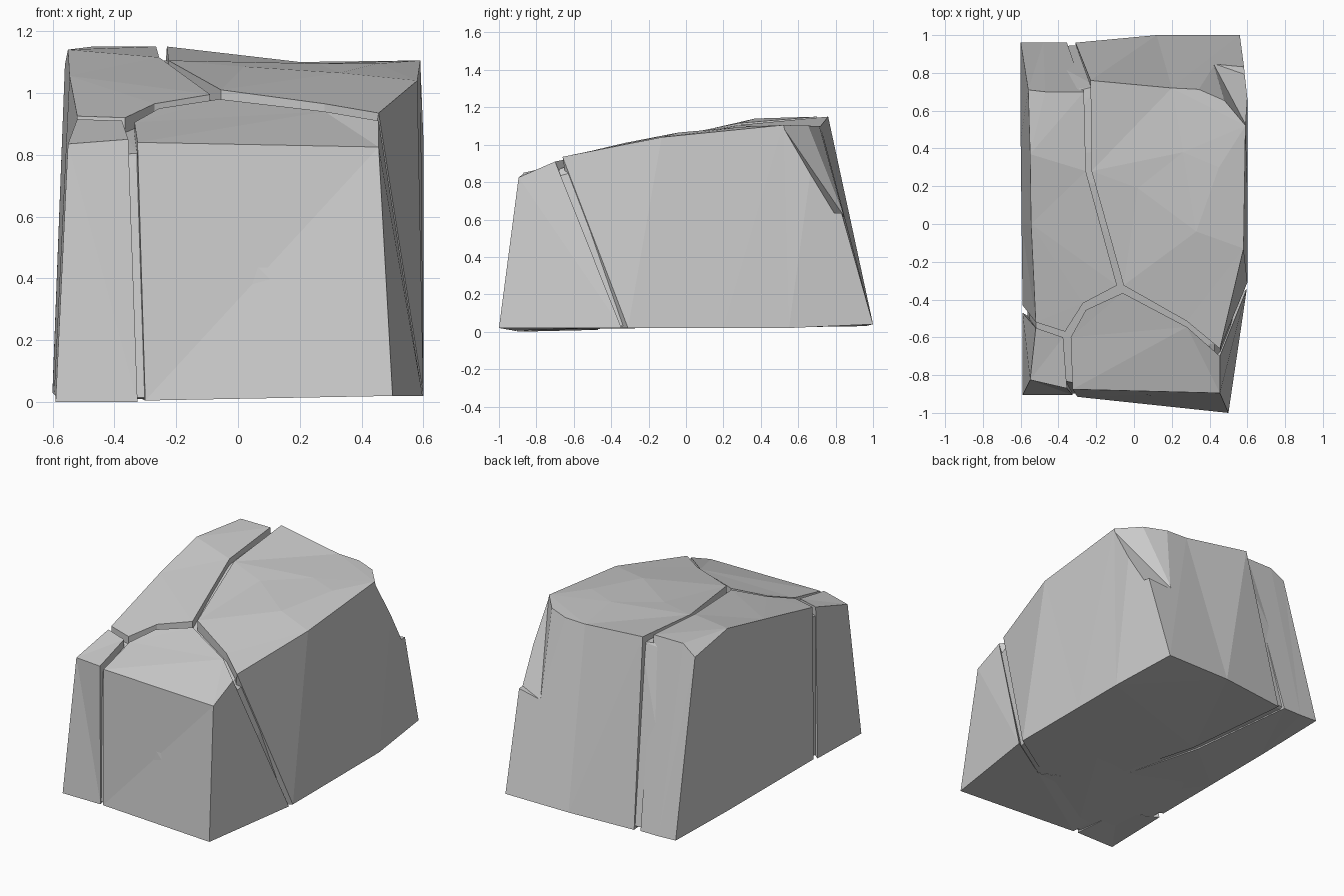
import bpy, bmesh
from mathutils import Vector
from mathutils.geometry import delaunay_2d_cdt

if "Cube" in bpy.data.objects:
    bpy.data.objects.remove(bpy.data.objects["Cube"])


def make_object(name, bm):
    bmesh.ops.recalc_face_normals(bm, faces=bm.faces)
    mesh = bpy.data.meshes.new(name)
    bm.to_mesh(mesh)
    bm.free()
    obj = bpy.data.objects.new(name, mesh)
    bpy.context.collection.objects.link(obj)
    return obj


def hull(name, points):
    bm = bmesh.new()
    for p in points:
        bm.verts.new(p)
    res = bmesh.ops.convex_hull(bm, input=bm.verts)
    loose = [v for v in bm.verts if not v.link_faces]
    bmesh.ops.delete(bm, geom=loose, context='VERTS')
    return make_object(name, bm)


def chunk(name, ring, inner=()):
    """Block from (top, base) pairs; crack points have no base and drop straight down."""
    tops = [Vector(t) for t, b in ring] + [Vector(p) for p in inner]
    n = len(ring)
    bm = bmesh.new()
    tv = [bm.verts.new(t) for t in tops]
    bv = [bm.verts.new(b if b else (t[0], t[1], 0.02)) for t, b in ring]
    # faceted top through the ring and the inner points
    out = delaunay_2d_cdt([t.xy for t in tops], [], [list(range(n))], 1, 1e-5)
    for f in out[2]:
        bm.faces.new([tv[out[3][i][0]] for i in f])
    for i in range(n):
        j = (i + 1) % n
        bm.faces.new((tv[i], bv[i], bv[j], tv[j]))
    bottom = bm.faces.new(bv)
    bmesh.ops.triangulate(bm, faces=[f for f in bm.faces if len(f.verts) > 3])
    return make_object(name, bm)


def boolean(target, other, operation):
    mod = target.modifiers.new("cut", 'BOOLEAN')
    mod.operation, mod.solver, mod.object = operation, 'EXACT', other
    bpy.context.view_layer.objects.active = target
    bpy.ops.object.modifier_apply(modifier=mod.name)
    bpy.data.objects.remove(other)


# outlines of the four blocks, counter-clockwise
front = [((0.455, -0.895, 0.825), (0.5, -1.0, 0.02)),
         ((0.455, -0.70, 0.91), (0.597, -0.345, 0.02)),
         ((0.28, -0.545, 0.94), None), ((-0.06, -0.365, 0.98), None),
         ((-0.255, -0.455, 0.95), None), ((-0.335, -0.60, 0.905), None),
         ((-0.325, -0.875, 0.84), (-0.30, -0.915, 0.005))]
front_left = [((-0.355, -0.87, 0.85), (-0.325, -0.905, 0)),
              ((-0.375, -0.60, 0.91), None),
              ((-0.52, -0.55, 0.915), (-0.59, -0.47, 0.01)),
              ((-0.55, -0.825, 0.835), (-0.59, -0.905, 0))]
back_left = [((-0.52, -0.52, 0.925), (-0.59, -0.43, 0.02)),
             ((-0.365, -0.57, 0.92), None), ((-0.27, -0.42, 0.965), None),
             ((-0.09, -0.325, 0.995), None), ((-0.255, 0.28, 1.115), None),
             ((-0.265, 0.70, 1.15), (-0.355, 0.96, 0.035)),
             ((-0.47, 0.70, 1.15), (-0.48, 0.96, 0.035)),
             ((-0.56, 0.71, 1.09), (-0.60, 0.96, 0.04)),
             ((-0.55, 0.37, 1.14), (-0.60, 0.45, 0.03)),
             ((-0.545, 0.0, 1.055), (-0.595, 0.0, 0.025))]
back_right = [((0.455, -0.66, 0.935), (0.60, -0.31, 0.02)),
              ((0.58, -0.13, 1.04), (0.60, 0.2, 0.02)),
              ((0.59, 0.52, 1.105), (0.60, 0.55, 0.02)),
              ((0.60, 0.70, 1.10), (0.56, 1.0, 0.04)),
              ((0.20, 0.72, 1.10), (0.12, 1.0, 0.04)),
              ((-0.23, 0.76, 1.15), (-0.31, 0.96, 0.03)),
              ((-0.225, 0.28, 1.105), None), ((-0.055, -0.325, 1.01), None),
              ((0.28, -0.515, 0.965), None)]

# core that forms the floor of the cracks
core_points = []
for top, base in front + front_left + back_left + back_right:
    if base:
        for p, dz in ((top, -0.045), (base, 0.01)):
            core_points.append([c - 0.03 * (1 if c > 0 else -1) for c in p[:2]] + [p[2] + dz])
rock = hull("cracked_rock", core_points)

# join the blocks onto the core
for block in (chunk("front_block", front),
              chunk("front_left_block", front_left),
              chunk("back_left_block", back_left),
              chunk("back_right_block", back_right,
                    [(0.33, -0.04, 1.065), (0.02, 0.19, 1.085),
                     (0.26, 0.38, 1.095), (0.45, 0.30, 1.095)])):
    boolean(rock, block, 'UNION')

# chip broken out of the back right corner
outside = [(0.42, 0.85, 0.61), (0.62, 0.78, 0.64), (0.42, 1.1, 0.61), (0.85, 0.78, 0.69),
           (0.85, 1.1, 0.70), (0.9, 0.62, 1.2), (0.9, 1.1, 1.2)]
a, b, c = (0.605, 0.50, 1.12), (0.48, 0.65, 1.11), (0.33, 0.715, 1.11)
for pair in ((a, b), (b, c)):
    boolean(rock, hull("chip_cutter", outside + list(pair)), 'DIFFERENCE')
